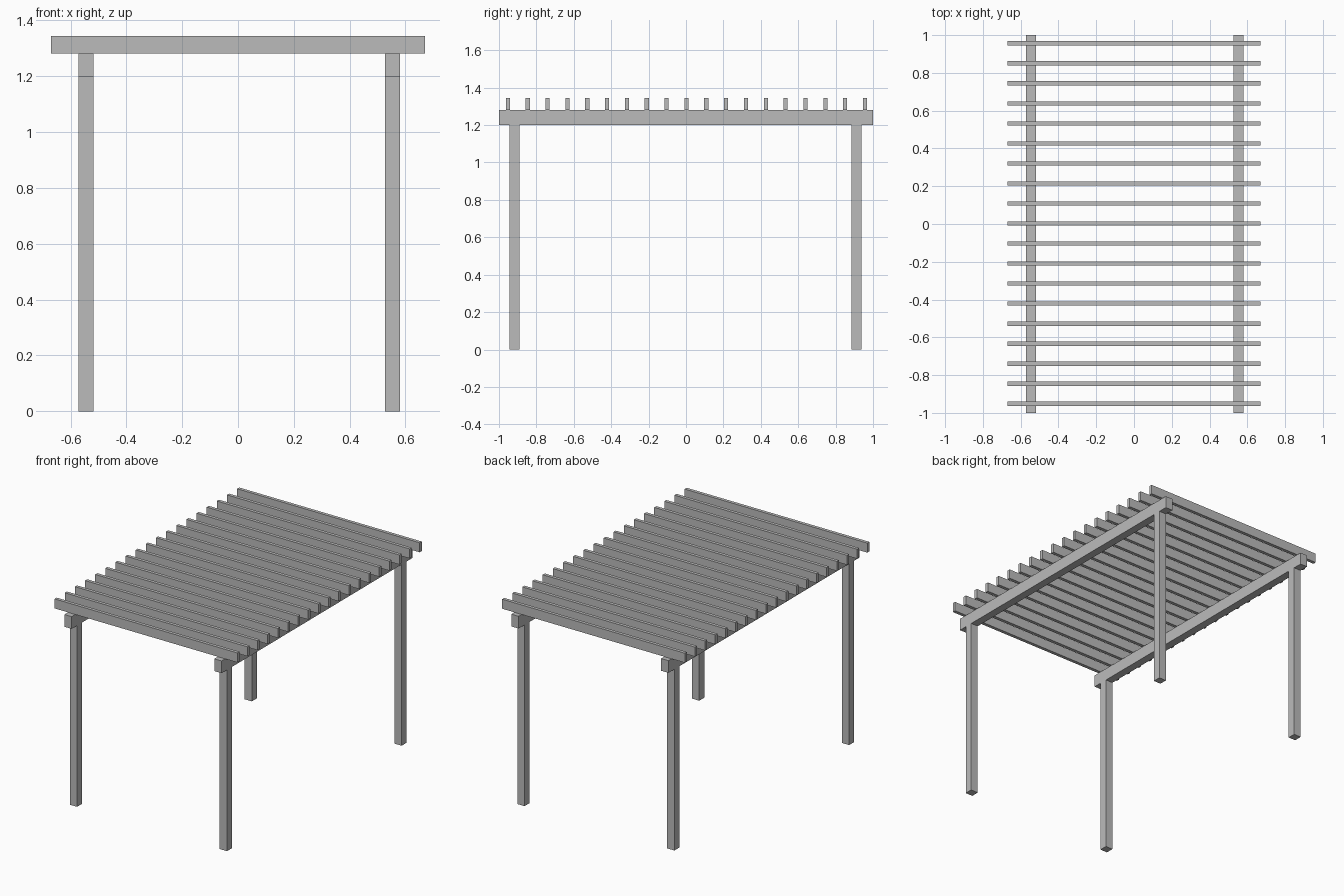
import bpy

cube = bpy.data.objects.get("Cube")
if cube:
    bpy.data.objects.remove(cube, do_unlink=True)

# Single flat colour
grey = bpy.data.materials.new("light_grey")
grey.use_nodes = True
colour = (0.5, 0.5, 0.5, 1)
grey.diffuse_color = colour
grey.node_tree.nodes["Principled BSDF"].inputs["Base Color"].default_value = colour


def box(name, centre, size):
    bpy.ops.mesh.primitive_cube_add(size=1, location=centre)
    part = bpy.context.object
    part.name = name
    part.scale = size
    bpy.ops.object.transform_apply(location=False, rotation=False, scale=True)
    part.data.materials.append(grey)
    return part


POST = 0.053
BEAM_BOTTOM, BEAM_TOP, RAFTER_TOP = 1.2, 1.281, 1.344
sides = {"right": -0.545, "left": 0.553}
ends = {"front": -0.917, "back": 0.911}

# Two long beams, each on two posts
for side, x in sides.items():
    box(f"{side}_beam", (x, 0, (BEAM_BOTTOM + BEAM_TOP) / 2),
        (POST, 2, BEAM_TOP - BEAM_BOTTOM))
    for end, y in ends.items():
        box(f"{end}_{side}_post", (x, y, BEAM_BOTTOM / 2), (POST, POST, BEAM_BOTTOM))

# Evenly spaced rafters across the beams
RAFTERS, FIRST, LAST = 19, -0.952, 0.957
rafter = box("rafters", (0, FIRST, (BEAM_TOP + RAFTER_TOP) / 2),
             (1.338, 0.022, RAFTER_TOP - BEAM_TOP))
array = rafter.modifiers.new("spacing", 'ARRAY')
array.count = RAFTERS
array.use_relative_offset = False
array.use_constant_offset = True
array.constant_offset_displace = (0, (LAST - FIRST) / (RAFTERS - 1), 0)
